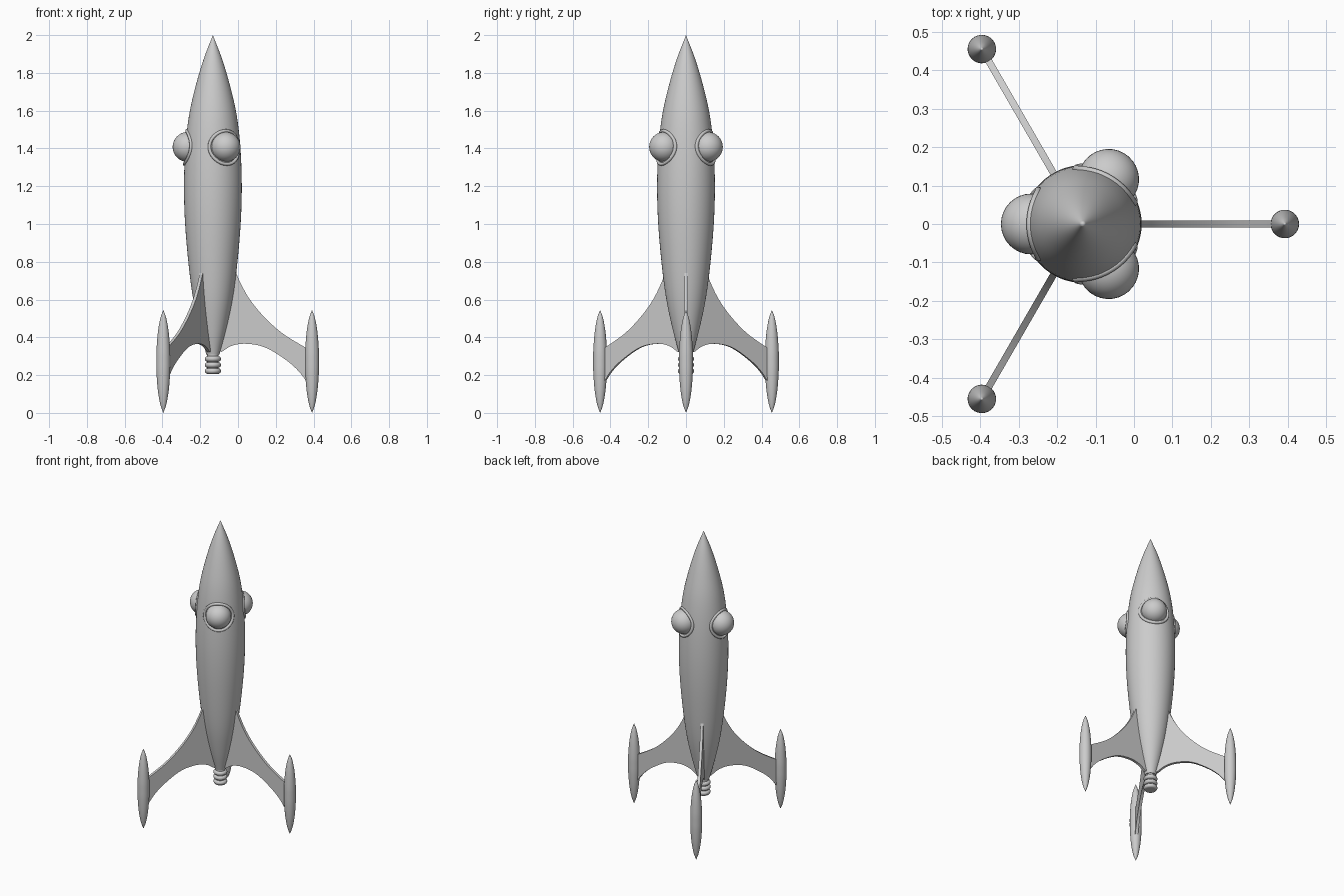
import bpy, bmesh, math
from mathutils import Vector

cube = bpy.data.objects.get("Cube")
if cube:
    bpy.data.objects.remove(cube)

AXIS_X = -0.133
POD_RADIUS = 0.525
TAU = math.tau

grey = bpy.data.materials.new("hull_grey")
grey.use_nodes = True
COLOUR = (0.6, 0.6, 0.6, 1)
grey.diffuse_color = COLOUR
grey.node_tree.nodes["Principled BSDF"].inputs["Base Color"].default_value = COLOUR


def finish(bm, name, angle=0.0, smooth=35):
    """Turn a mesh into an object placed on the rocket's axis."""
    bmesh.ops.recalc_face_normals(bm, faces=bm.faces)
    mesh = bpy.data.meshes.new(name)
    bm.to_mesh(mesh)
    bm.free()
    mesh.materials.append(grey)
    obj = bpy.data.objects.new(name, mesh)
    bpy.context.collection.objects.link(obj)
    obj.location.x = AXIS_X
    obj.rotation_euler.z = angle
    bpy.ops.object.select_all(action="DESELECT")
    obj.select_set(True)
    bpy.context.view_layer.objects.active = obj
    bpy.ops.object.shade_smooth_by_angle(angle=math.radians(smooth))
    return obj


def spline(points, steps=6):
    """Catmull-Rom curve through 2D points."""
    p = [Vector(q) for q in points]
    p = [2 * p[0] - p[1]] + p + [2 * p[-1] - p[-2]]
    out = []
    for a, b, c, d in zip(p, p[1:], p[2:], p[3:]):
        for i in range(steps):
            t = i / steps
            out.append(0.5 * (2 * b + (c - a) * t + (2 * a - 5 * b + 4 * c - d) * t * t
                              + (3 * b - a - 3 * c + d) * t ** 3))
    return out + [p[-2]]


def lathe(profile, name, sides=48, offset=0.0, angle=0.0):
    """Revolve (radius, height) points about a vertical line."""
    bm = bmesh.new()
    verts = [bm.verts.new((r, 0, z)) for r, z in profile]
    edges = [bm.edges.new(e) for e in zip(verts, verts[1:])]
    bmesh.ops.spin(bm, geom=verts + edges, axis=(0, 0, 1), cent=(0, 0, 0),
                   angle=TAU, steps=sides)
    bmesh.ops.remove_doubles(bm, verts=bm.verts, dist=1e-5)
    bmesh.ops.translate(bm, verts=bm.verts, vec=(offset, 0, 0))
    return finish(bm, name, angle)


# Hull
hull = spline([(0.035, 0.31), (0.07, 0.44), (0.104, 0.6), (0.128, 0.78), (0.147, 1.0),
               (0.153, 1.2), (0.146, 1.4), (0.127, 1.57), (0.094, 1.72),
               (0.05, 1.87), (0, 2)])
lathe([(0, 0.31)] + hull, "hull", 64)


def hull_radius(z):
    for a, b in zip(hull, hull[1:]):
        if a.y <= z <= b.y:
            return a.x + (b.x - a.x) * (z - a.y) / (b.y - a.y)
    return 0


# Ribbed exhaust nozzle
nozzle = [(0, 0.206), (0.034, 0.206)]
for centre in (0.222, 0.254, 0.286):
    nozzle += [(0.03 + 0.013 * math.cos(a), centre + 0.014 * math.sin(a))
               for a in [math.pi * (i / 8 - 0.5) for i in range(9)]]
nozzle += [(0.03, 0.32), (0, 0.32)]
lathe(nozzle, "exhaust_nozzle", 32)

# Fin outline: upper edge outwards, lower edge back in, root inside the hull
upper = spline([(0.118, 0.755), (0.145, 0.69), (0.196, 0.6), (0.27, 0.51),
                (0.37, 0.42), (0.5, 0.34)])
lower = spline([(0.5, 0.16), (0.45, 0.225), (0.38, 0.285), (0.275, 0.347),
                (0.175, 0.366), (0.1, 0.355), (0.045, 0.322)])
outline = upper + lower + [Vector((0.02, 0.34)), Vector((0.06, 0.6))]


def fin(angle):
    bm = bmesh.new()
    face = bm.faces.new([bm.verts.new((p.x, -0.009, p.y)) for p in outline])
    solid = bmesh.ops.extrude_face_region(bm, geom=[face], use_keep_orig=True)
    moved = [g for g in solid["geom"] if isinstance(g, bmesh.types.BMVert)]
    bmesh.ops.translate(bm, verts=moved, vec=(0, 0.018, 0))
    finish(bm, "fin", angle)


def porthole_rim(angle, z0, size=0.088, thick=0.009, rings=48, sides=8):
    """Tube that follows the curved hull around a porthole."""
    bm = bmesh.new()
    path = []
    for i in range(rings):
        t = TAU * i / rings
        y, z = size * math.cos(t), z0 + size * math.sin(t)
        r = hull_radius(z)
        path.append(Vector((math.sqrt(r * r - y * y), y, z)))
    loops = []
    for i, p in enumerate(path):
        along = (path[(i + 1) % rings] - path[i - 1]).normalized()
        out = Vector((p.x, p.y, 0)).normalized()
        side = along.cross(out).normalized()
        loops.append([bm.verts.new(p + thick * (out * math.cos(TAU * j / sides)
                                                + side * math.sin(TAU * j / sides)))
                      for j in range(sides)])
    for i in range(rings):
        a, b = loops[i - 1], loops[i]
        for j in range(sides):
            bm.faces.new((a[j - 1], a[j], b[j], b[j - 1]))
    finish(bm, "porthole_rim", angle, 60)


def porthole(angle, z0):
    bm = bmesh.new()
    bmesh.ops.create_uvsphere(bm, u_segments=32, v_segments=20, radius=0.079)
    bmesh.ops.translate(bm, verts=bm.verts, vec=(0.134, 0, z0))
    finish(bm, "porthole_dome", angle)


# Landing pod spindle
pod = spline([(0, 0), (0.016, 0.045), (0.029, 0.12), (0.036, 0.21), (0.037, 0.2725),
              (0.036, 0.335), (0.029, 0.425), (0.016, 0.5), (0, 0.545)], 4)

# Three fins with pods, and portholes between them
for k in range(3):
    turn = TAU * k / 3
    fin(turn)
    lathe(pod, "landing_pod", 32, POD_RADIUS, turn)
    porthole(turn + math.pi / 3, 1.408)
    porthole_rim(turn + math.pi / 3, 1.405)
